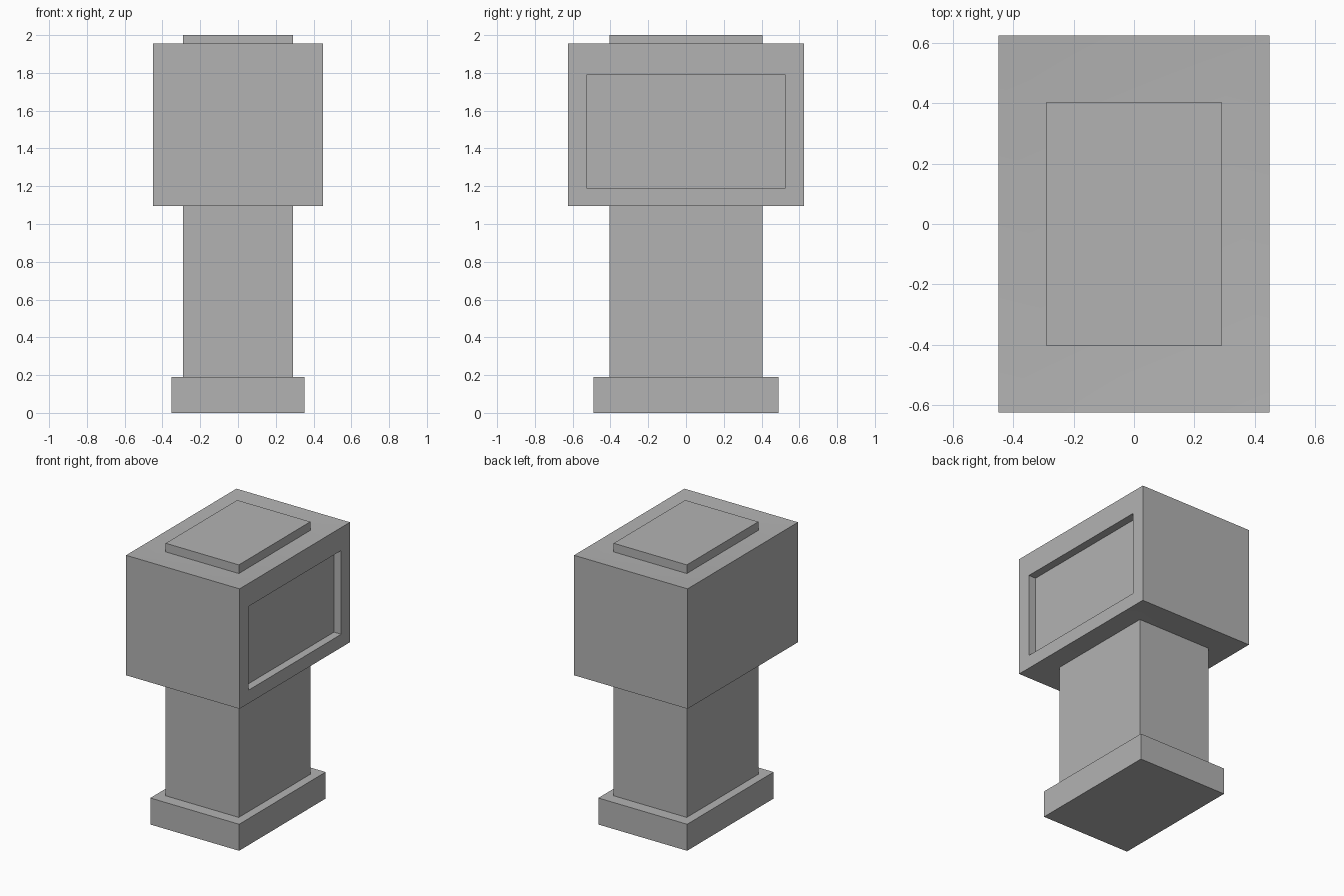
import bpy
import bmesh

cube = bpy.data.objects.get("Cube")
if cube:
    bpy.data.objects.remove(cube, do_unlink=True)

# One plain grey for the whole model
grey = bpy.data.materials.new("stone_grey")
grey.use_nodes = True
colour = (0.45, 0.45, 0.45, 1)
grey.diffuse_color = colour
grey.node_tree.nodes["Principled BSDF"].inputs["Base Color"].default_value = colour


def loft(bm, rings):
    """Stack rectangles (half width, half depth, height) into a closed solid."""
    loops = [[bm.verts.new((sx * w, sy * d, z))
              for sx, sy in ((-1, -1), (1, -1), (1, 1), (-1, 1))]
             for w, d, z in rings]
    bm.faces.new(reversed(loops[0]))
    bm.faces.new(loops[-1])
    for low, high in zip(loops, loops[1:]):
        for i in range(4):
            j = (i + 1) % 4
            bm.faces.new((low[i], low[j], high[j], high[i]))
    bm.normal_update()


def finish(name, bm):
    mesh = bpy.data.meshes.new(name)
    bm.to_mesh(mesh)
    bm.free()
    mesh.materials.append(grey)
    obj = bpy.data.objects.new(name, mesh)
    bpy.context.collection.objects.link(obj)
    return obj


def block(name, w, d, bottom, top):
    bm = bmesh.new()
    loft(bm, [(w, d, bottom), (w, d, top)])
    return finish(name, bm)


# Plinth, column and raised cap
NECK = (0.29, 0.405)
HEAD = (0.45, 0.625)
block("plinth", 0.352, 0.49, 0, 0.19)
block("column", *NECK, 0.19, 1.107)
block("top_cap", *NECK, 1.938, 2)

# Head: its top and underside dip slightly toward the column
bm = bmesh.new()
loft(bm, [(*NECK, 1.107), (*HEAD, 1.095), (*HEAD, 1.955), (*NECK, 1.938)])

# Recessed panel in the +x side
side = max(bm.faces, key=lambda f: f.calc_center_median().x)
bmesh.ops.inset_individual(bm, faces=[side], thickness=0.14)
for v in side.verts:
    v.co.z = 1.79 if v.co.z > 1.5 else 1.19
panel = bmesh.ops.extrude_discrete_faces(bm, faces=[side])["faces"][0]
bmesh.ops.translate(bm, verts=panel.verts, vec=(-0.057, 0, 0))
bm.normal_update()
head = finish("head", bm)

# Soften the shallow slopes while keeping the real edges sharp
bpy.ops.object.select_all(action="DESELECT")
head.select_set(True)
bpy.context.view_layer.objects.active = head
bpy.ops.object.shade_smooth_by_angle()
